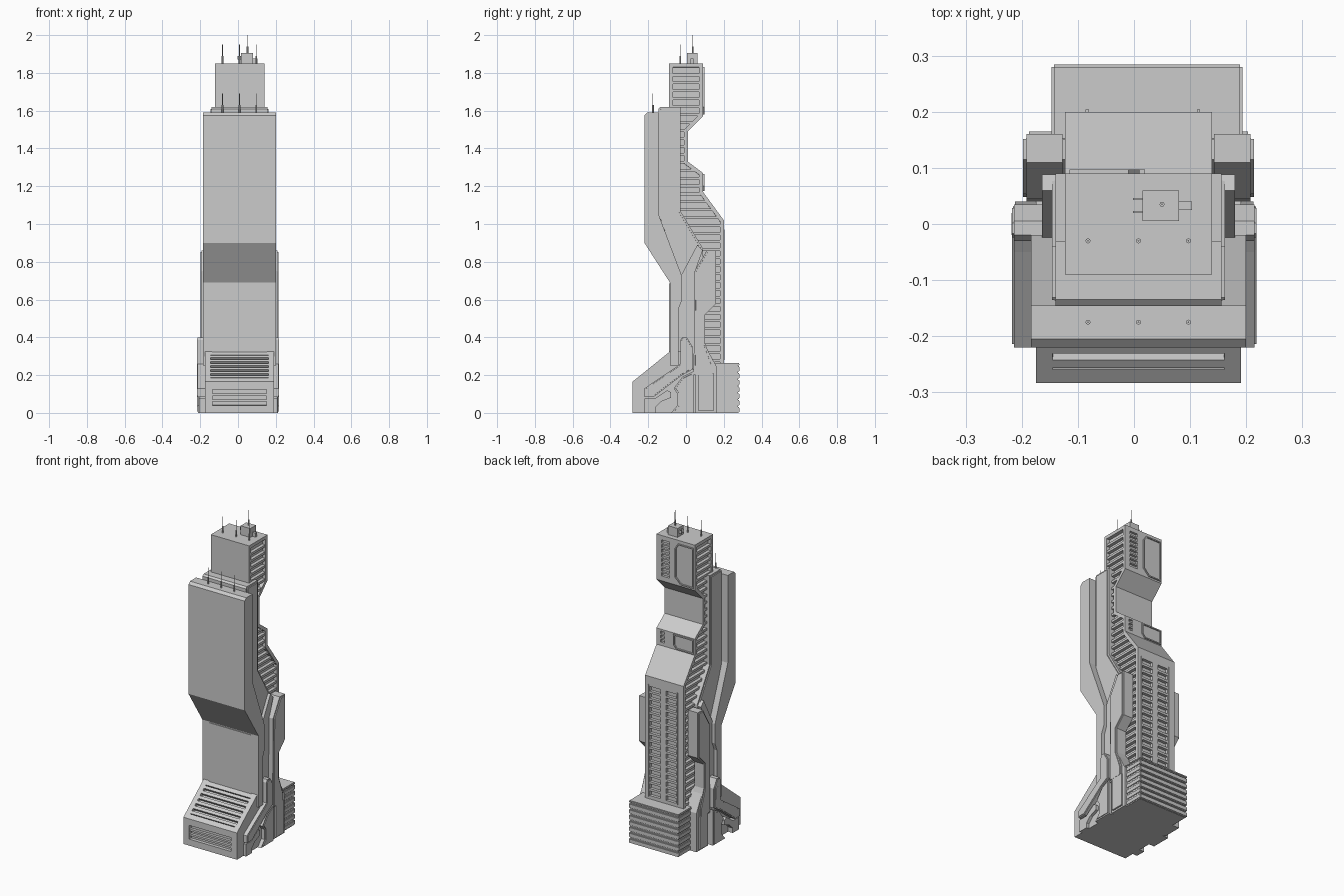
import bpy, bmesh, math
from mathutils import Matrix, Vector

if "Cube" in bpy.data.objects:
    bpy.data.objects.remove(bpy.data.objects["Cube"])

CX = 0.008  # plan centre line


def finish(name, bm):
    bmesh.ops.recalc_face_normals(bm, faces=bm.faces)
    me = bpy.data.meshes.new(name)
    bm.to_mesh(me)
    bm.free()
    ob = bpy.data.objects.new(name, me)
    bpy.context.collection.objects.link(ob)
    return ob


def prism(name, pts, x0, x1, insets={}, sides=None, bevel=0):
    """Extrude a (y, z) profile along x; inset chosen edge faces or both end caps."""
    bm = bmesh.new()
    a = [bm.verts.new((x0, y, z)) for y, z in pts]
    b = [bm.verts.new((x1, y, z)) for y, z in pts]
    n = len(pts)
    walls = [bm.faces.new((a[i], a[(i + 1) % n], b[(i + 1) % n], b[i])) for i in range(n)]
    caps = [bm.faces.new(a), bm.faces.new(b)]
    bmesh.ops.recalc_face_normals(bm, faces=bm.faces)
    jobs = [(walls[i], t) for i, t in insets.items()]
    if sides:
        jobs += [(f, sides) for f in caps]
    for f, (t, d) in jobs:
        bmesh.ops.inset_individual(bm, faces=[f], thickness=t, depth=0, use_even_offset=True)
        bm.normal_update()
        bmesh.ops.inset_individual(bm, faces=[f], thickness=0.0005, depth=d, use_even_offset=True)
    if bevel:
        bmesh.ops.bevel(bm, geom=bm.edges[:], offset=bevel, segments=1, affect='EDGES')
    return finish(name, bm)


def pair(name, pts, inner, outer, left_outer=None, **kw):
    """Same profile on the right and left flank."""
    prism(name + "_right", pts, CX + inner, CX + outer, **kw)
    prism(name + "_left", pts, CX - inner, CX - (left_outer or outer), **kw)


def boxes(name, items, bevel=0):
    """One object from (x0,x1,y0,y1,z0,z1[,tilt]) boxes."""
    bm = bmesh.new()
    for it in items:
        x0, x1, y0, y1, z0, z1 = it[:6]
        rot = Matrix.Rotation(it[6] if len(it) > 6 else 0, 4, 'X')
        m = Matrix.Translation(((x0 + x1) / 2, (y0 + y1) / 2, (z0 + z1) / 2)) @ rot
        m = m @ Matrix.Diagonal((x1 - x0, y1 - y0, z1 - z0, 1))
        bmesh.ops.create_cube(bm, size=1, matrix=m)
    if bevel:
        bmesh.ops.bevel(bm, geom=bm.edges[:], offset=bevel, segments=2, affect='EDGES')
    return finish(name, bm)


def cut(ob, cutter):
    m = ob.modifiers.new("cut", 'BOOLEAN')
    m.operation, m.solver, m.object = 'DIFFERENCE', 'EXACT', cutter
    dg = bpy.context.evaluated_depsgraph_get()
    me = bpy.data.meshes.new_from_object(ob.evaluated_get(dg))
    ob.modifiers.clear()
    ob.data = me
    bpy.data.objects.remove(cutter)


def span(pts, z):
    """y range of a profile at height z."""
    ys = []
    for (y0, z0), (y1, z1) in zip(pts, pts[1:] + pts[:1]):
        if (z0 - z) * (z1 - z) < 0:
            ys.append(y0 + (y1 - y0) * (z - z0) / (z1 - z0))
    return min(ys), max(ys)


# Main tower with recessed flanks
tower_pts = [(-.09, 1.85), (-.09, 1.2), (-.02, .9), (-.02, .2), (.2, .2), (.2, 1.02), (.09, 1.17),
             (.09, 1.27), (.01, 1.33), (.01, 1.49), (.09, 1.57), (.09, 1.85)]
tower = prism("tower", tower_pts, CX - .131, CX + .131, sides=(.02, -.022))

# Back windows cut into the tower
wins = []
for x0, x1 in ((.035, .108), (-.075, -.005)):
    wins += [(x0, x1, .182, .22, .285 + .043 * i, .314 + .043 * i) for i in range(16)]
wins += [(.05, .105, .075, .11, 1.6 + .029 * i, 1.62 + .029 * i) for i in range(8)]
wins += [(.085, .11, .075, .11, 1.19 + .026 * i, 1.207 + .026 * i) for i in range(3)]
cut(tower, boxes("window_cutter", wins))
boxes("window_grooves", [(x - .003, x + .003, .198, .204, .28, .97) for x in (.115, -.083)])

# Flank louvres
slats, z = [], .27
while z < 1.82:
    y0, y1 = span(tower_pts, z + .0071)
    for s in (-1, 1):
        xs = sorted((CX + s * .1, CX + s * .129))
        slats.append((*xs, y0 + .018, y1 - .02, z, z + .014))
    z += .042
boxes("flank_louvres", slats)


# Framed panels on the back of the tower
def back_panel(name, pts, y0, y1):
    ob = prism(name, [(-x, z) for x, z in pts], y0, y1, sides=(.007, -.01))
    ob.data.transform(Matrix.Rotation(math.pi / 2, 4, 'Z'))
    ob.data.update()


back_panel("upper_back_panel", [(-.115, 1.58), (-.115, 1.83), (-.01, 1.83), (.01, 1.8), (.01, 1.62), (-.03, 1.58)],
           .075, .097)
back_panel("lower_back_panel", [(-.115, 1.175), (-.115, 1.265), (.02, 1.265), (.02, 1.2), (0, 1.175)],
           .075, .097)

# Front shield slab
prism("front_slab", [(-.22, 1.575), (-.205, 1.59), (-.145, 1.59), (-.145, 1.05), (-.02, .72), (-.02, .6),
                     (-.04, .55), (-.04, .25), (-.085, .25), (-.085, .69), (-.22, .9)],
      CX - .192, CX + .192)
boxes("shaft_panel", [(CX - .145, CX + .145, -.089, -.08, .31, .685)])

# Middle layer behind the slab
prism("middle_layer", [(-.146, 1.61), (-.135, 1.62), (-.03, 1.62), (-.03, 1.07), (.09, .87), (.09, .78),
                       (.045, .72), (.045, .2), (-.05, .2), (-.05, .75), (-.146, 1.03)],
      CX - .148, CX + .148, sides=(.01, .006))
pair("middle_shaft", [(-.03, .72), (.06, .89), (.088, .86), (.045, .74), (.045, .1), (-.05, .1), (-.05, .55)],
     .1, .172)

# Side panels and their legs
pair("side_panel", [(.045, .75), (.11, .86), (.16, .86), (.16, .58), (.1, .52), (.1, .37), (.14, .26),
                    (.14, .2), (.04, .2)], .135, .2, sides=(.008, .006))
pair("side_leg", [(.045, .36), (.1, .36), (.165, .24), (.165, 0), (.05, 0), (.05, .2)], .12, .195)
pair("side_leg_plate", [(.065, .01), (.065, .21), (.145, .21), (.145, .01)], .19, .205)

# Podium at the front with louvred slope and vent
prism("front_podium", [(-.283, 0), (-.283, .165), (-.085, .325), (-.03, .325), (.06, .2), (.06, 0)],
      CX - .183, CX + .183, insets={0: (.04, -.02), 1: (.03, -.022)})
ang = math.atan2(.16, .198)
bars = []
for i in range(6):
    t = .17 + .132 * i
    y, z = -.283 + .198 * t + .006, .165 + .16 * t - .008
    bars.append((CX - .153, CX + .153, y - .009, y + .009, z - .01, z + .01, ang))
bars += [(CX - .143, CX + .143, -.28, -.26, h, h + .012) for h in (.06, .09)]
boxes("podium_louvres", bars)

# Stepped armour blocks on the podium flanks
pair("flank_arm", [(-.22, .085), (-.22, .13), (-.05, .245), (-.03, .26), (-.03, .385), (-.02, .4), (.005, .4),
                   (.035, .35), (.035, .23), (-.02, .2), (-.17, .085)], .15, .207, .222, sides=(.006, .003))
pair("flank_arm_cap", [(-.02, .27), (-.02, .35), (.02, .35), (.02, .28)], .2, .21, .226)
pair("flank_foot", [(-.22, 0), (-.22, .075), (-.165, .075), (-.1, .12), (-.08, .11), (-.08, .08), (-.13, .06),
                    (-.16, .03), (-.16, 0)], .15, .2, .215)
pair("flank_step", [(-.08, 0), (-.045, .04), (-.045, .1), (-.065, .13), (-.02, .19), (.04, .22), (.04, 0)],
     .15, .205, .22, sides=(.008, .004))

# Rear podium with stacked bands
boxes("rear_podium", [(-.138, .188, .055, .274, 0, .255)])
boxes("rear_bands", [(-.147, .193, .15, .284, .036 * i + .002, .036 * i + .031) for i in range(7)]
      + [(-.147, .193, .06, .284, .25, .264)], bevel=.004)

# Roof plant
boxes("roof_plant", [(.015, .08, .005, .06, 1.84, 1.905), (.08, .103, .025, .04, 1.84, 1.875),
                     (-.002, .02, .02, .023, 1.87, 1.89), (-.002, .02, .043, .046, 1.87, 1.89)])

# Antennas
bm = bmesh.new()
spots = [(.05, .035, 1.9)] + [(x, y, z) for y, z in ((-.03, 1.85), (-.175, 1.59)) for x in (-.082, .008, .097)]
for x, y, z in spots:
    for r, h in ((.0045, .04), (.0015, .1)):
        bmesh.ops.create_cone(bm, cap_ends=True, segments=8, radius1=r, radius2=r, depth=h,
                              matrix=Matrix.Translation(Vector((x, y, z + h / 2))))
finish("antennas", bm)
